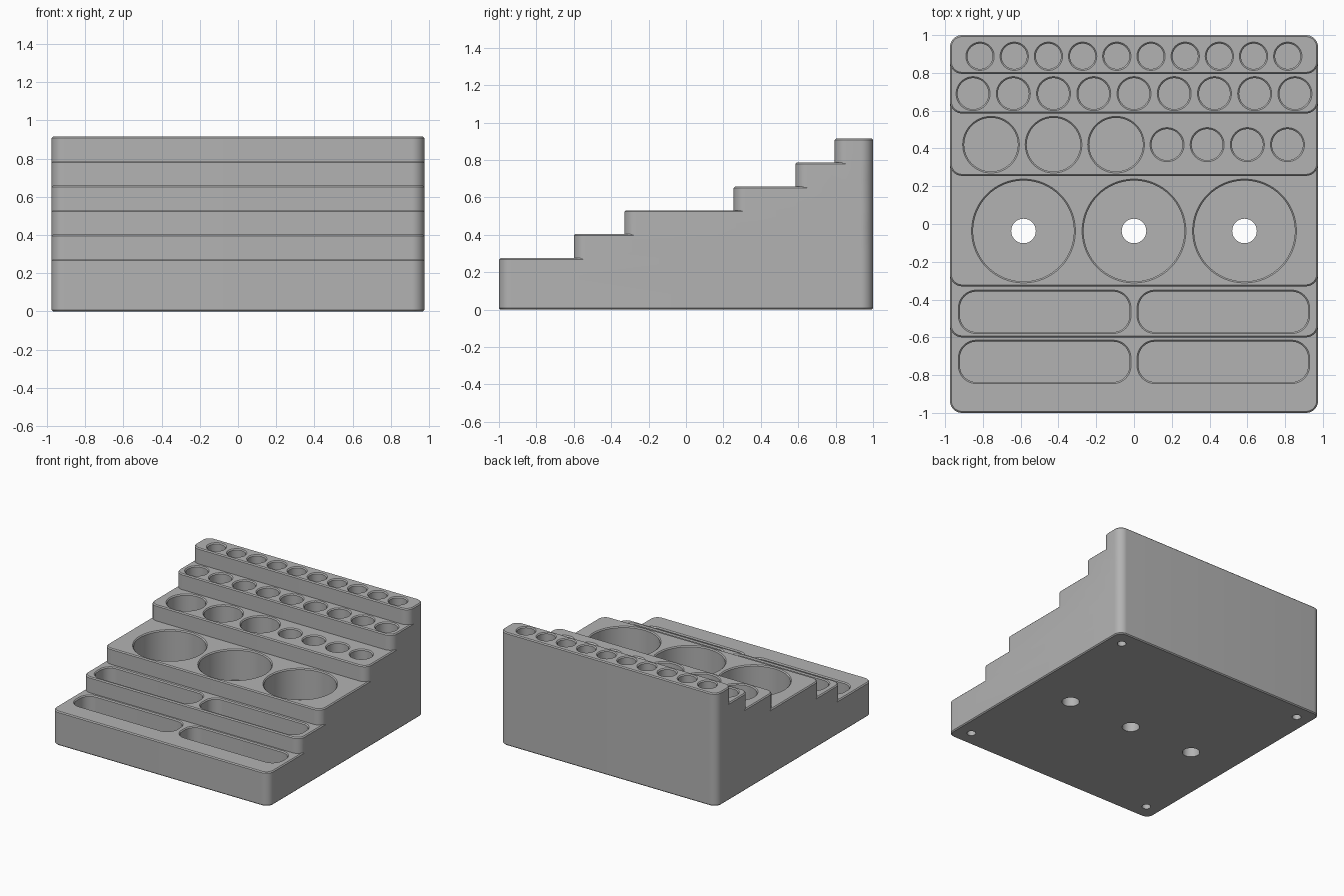
import bpy, bmesh, math

if "Cube" in bpy.data.objects:
    bpy.data.objects.remove(bpy.data.objects["Cube"])

C = 0.008  # edge chamfer
HALF_X = 0.975

grey = bpy.data.materials.new("plain grey")
grey.diffuse_color = (0.45, 0.45, 0.45, 1)
grey.use_nodes = True
grey.node_tree.nodes["Principled BSDF"].inputs["Base Color"].default_value = grey.diffuse_color


def outline(x0, x1, y0, y1, r, inset, seg):
    """Rounded rectangle, shrunk by inset; a circle when r is half the width."""
    pts = []
    for i, (cx, cy) in enumerate([(x1 - r, y1 - r), (x0 + r, y1 - r),
                                  (x0 + r, y0 + r), (x1 - r, y0 + r)]):
        for k in range(seg + 1):
            a = math.pi / 2 * (i + k / seg)
            pts.append((cx + (r - inset) * math.cos(a), cy + (r - inset) * math.sin(a)))
    return pts


def loft(bm, rect, r, levels, seg=10):
    """Closed solid through (z, inset) levels, from bottom to top."""
    part = bmesh.new()
    rings = [[part.verts.new((x, y, z)) for x, y in outline(*rect, r, inset, seg)]
             for z, inset in levels]
    n = len(rings[0])
    part.faces.new(rings[0][::-1])
    part.faces.new(rings[-1])
    for a, b in zip(rings, rings[1:]):
        for i in range(n):
            j = (i + 1) % n
            part.faces.new((a[i], a[j], b[j], b[i]))
    bmesh.ops.remove_doubles(part, verts=part.verts, dist=1e-5)
    bmesh.ops.recalc_face_normals(part, faces=part.faces)
    tmp = bpy.data.meshes.new("tmp")
    part.to_mesh(tmp)
    part.free()
    bm.from_mesh(tmp)
    bpy.data.meshes.remove(tmp)


def make(name, bm):
    mesh = bpy.data.meshes.new(name)
    bm.to_mesh(mesh)
    bm.free()
    mesh.materials.append(grey)
    ob = bpy.data.objects.new(name, mesh)
    bpy.context.collection.objects.link(ob)
    return ob


def combine(body, other, operation):
    m = body.modifiers.new("combine", 'BOOLEAN')
    m.operation, m.solver, m.object = operation, 'EXACT', other
    bpy.context.view_layer.objects.active = body
    bpy.ops.object.modifier_apply(modifier=m.name)
    bpy.data.objects.remove(other)


# Stepped body: every tier runs from its front edge to the back
tops = [0.275, 0.403, 0.531, 0.659, 0.787, 0.915]
fronts = [-1.0, -0.6, -0.33, 0.255, 0.585, 0.795]
body = None
for i, (z, y) in enumerate(zip(tops, fronts)):
    bm = bmesh.new()
    start = [(0, C), (C, 0)] if i == 0 else [(tops[i - 1] - 0.1, 0)]
    loft(bm, (-HALF_X, HALF_X, y, 1.0), 0.065, start + [(z - C, 0), (z, C)])
    tier = make("stepped_body" if i == 0 else "tier", bm)
    if body is None:
        body = tier
    else:
        combine(body, tier, 'UNION')

# Pockets with chamfered rims
pockets = bmesh.new()


def pocket(rect, r, top, depth, seg=12):
    loft(pockets, rect, r, [(top - depth, C), (top - C, C), (top + C, -C)], seg)


def round_pocket(x, y, r, top, depth):
    pocket((x - r, x + r, y - r, y + r), r, top, depth, 16)


for tier, y0, y1 in [(0, -0.845, -0.615), (1, -0.58, -0.35)]:   # trays
    for x0, x1 in [(-0.93, -0.016), (0.016, 0.93)]:
        pocket((x0, x1, y0, y1), 0.095, tops[tier], 0.2)
for x in (-0.585, 0, 0.585):                                    # large wells
    round_pocket(x, -0.037, 0.275, tops[2], 0.25)
for i in range(3):                                              # medium wells
    round_pocket(-0.757 + 0.331 * i, 0.42, 0.15, tops[3], 0.25)
for i in range(4):                                              # small wells
    round_pocket(0.175 + 0.2125 * i, 0.42, 0.09, tops[3], 0.25)
for i in range(9):
    round_pocket(-0.852 + 0.213 * i, 0.69, 0.09, tops[4], 0.25)
for i in range(10):
    round_pocket(-0.815 + 0.181 * i, 0.888, 0.075, tops[5], 0.25)
combine(body, make("pocket_cutter", pockets), 'DIFFERENCE')

# Drain holes through the large wells, and shallow holes under the corners
holes = bmesh.new()
for x in (-0.585, 0, 0.585):
    loft(holes, (x - 0.065, x + 0.065, -0.102, 0.028), 0.065, [(-0.02, 0), (0.35, 0)], 8)
for x in (-0.85, 0.85):
    for y in (-0.87, 0.87):
        loft(holes, (x - 0.033, x + 0.033, y - 0.033, y + 0.033), 0.033,
             [(-0.02, 0), (0.04, 0)], 6)
combine(body, make("hole_cutter", holes), 'DIFFERENCE')

# Smooth curved walls, sharp edges
bpy.ops.object.select_all(action='DESELECT')
body.select_set(True)
bpy.context.view_layer.objects.active = body
bpy.ops.object.shade_smooth_by_angle(angle=math.radians(30))
